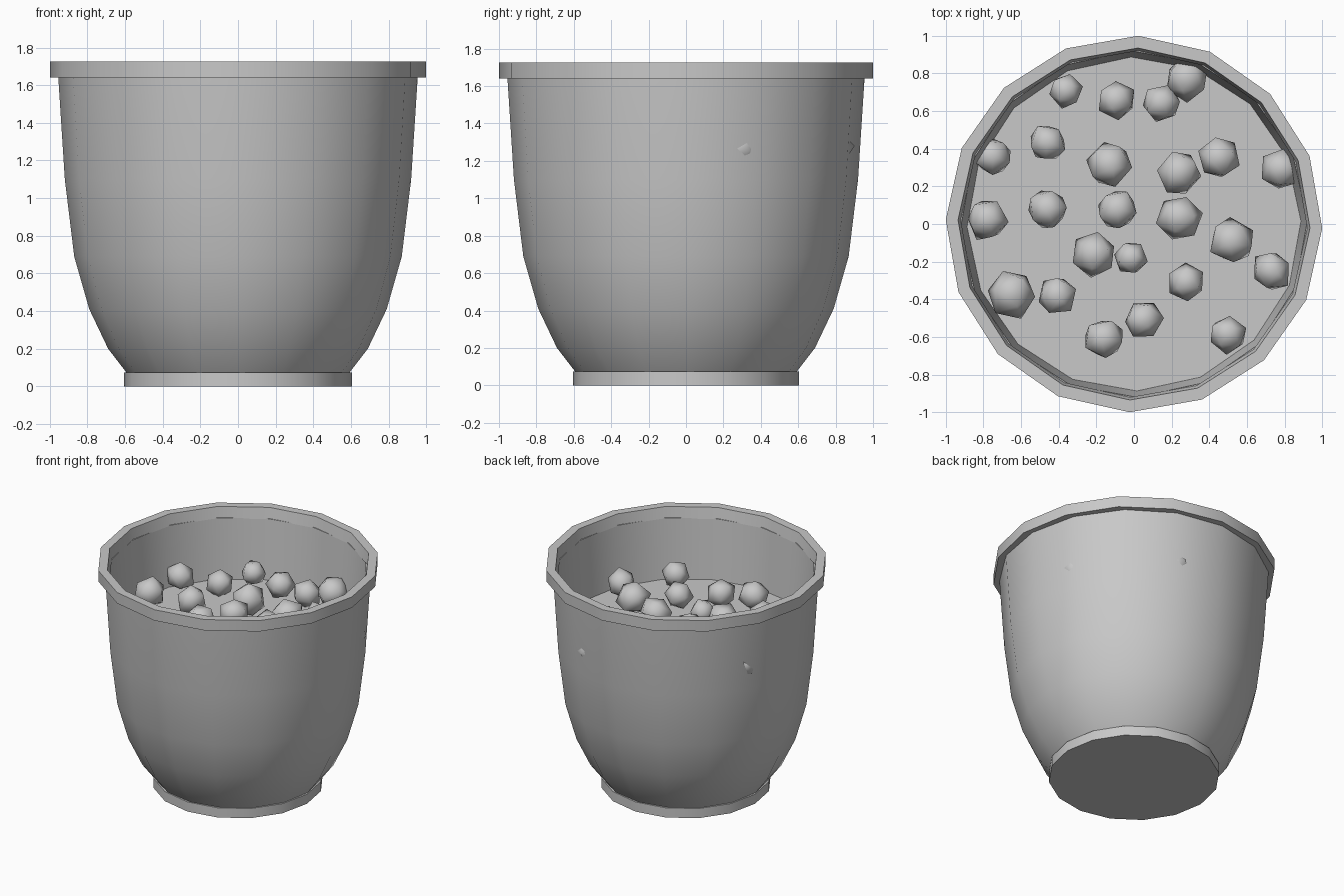
import bpy, bmesh, math, random
from mathutils import Matrix, Vector

random.seed(4)
SIDES = 16
SOIL_Z = 1.18

cube = bpy.data.objects.get("Cube")
if cube:
    bpy.data.objects.remove(cube, do_unlink=True)

grey = bpy.data.materials.new("plain_grey")
grey.use_nodes = True
grey.diffuse_color = (0.58, 0.58, 0.58, 1)
grey.node_tree.nodes["Principled BSDF"].inputs["Base Color"].default_value = grey.diffuse_color


def finish(name, bm, angle):
    """Turn a bmesh into a smooth-shaded object with sharp corners kept."""
    bmesh.ops.recalc_face_normals(bm, faces=bm.faces)
    mesh = bpy.data.meshes.new(name)
    bm.to_mesh(mesh)
    bm.free()
    mesh.materials.append(grey)
    obj = bpy.data.objects.new(name, mesh)
    bpy.context.collection.objects.link(obj)
    bpy.ops.object.select_all(action="DESELECT")
    obj.select_set(True)
    bpy.context.view_layer.objects.active = obj
    bpy.ops.object.shade_smooth_by_angle(angle=math.radians(angle))
    return obj


def lathe(name, profile, closed=False, caps=False, turn=-1.3):
    """Revolve (radius, height) points around z."""
    bm = bmesh.new()
    rings = []
    for r, z in profile:
        angles = [math.radians(turn) + math.tau * i / SIDES for i in range(SIDES)]
        rings.append([bm.verts.new((r * math.cos(a), r * math.sin(a), z)) for a in angles])
    pairs = list(zip(rings, rings[1:]))
    if closed:
        pairs.append((rings[-1], rings[0]))
    for low, high in pairs:
        for i in range(SIDES):
            j = (i + 1) % SIDES
            bm.faces.new((low[i], low[j], high[j], high[i]))
    if caps:
        bm.faces.new(rings[0])
        bm.faces.new(rings[-1])
    return finish(name, bm, 35)


# Foot ring, bowl-shaped wall and overhanging rim
lathe("pot_foot", [(0.605, 0), (0.605, 0.075)], caps=True)
lathe("pot_body", [(0.59, 0.07), (0.69, 0.2), (0.79, 0.41), (0.87, 0.69),
                   (0.92, 1.1), (0.955, 1.645), (0.92, 1.645),
                   (0.885, SOIL_Z - 0.03)], turn=1)
lathe("pot_rim", [(1, 1.64), (1, 1.725), (0.935, 1.725), (0.92, 1.64)], closed=True)

# Soil surface
lathe("soil", [(0.87, SOIL_Z - 0.05), (0.887, SOIL_Z)], caps=True, turn=1)

# Lumpy pebbles resting on the soil: x, y, radius
PEBBLES = [
    (-.36, .71, .09), (-.09, .66, .1), (.15, .64, .1), (.28, .77, .115),
    (-.75, .36, .1), (-.46, .43, .1), (-.13, .32, .125), (.24, .27, .115),
    (.45, .35, .11), (.78, .29, .105), (-.78, .02, .11), (-.46, .08, .105),
    (-.09, .08, .105), (.24, .03, .115), (.52, -.09, .12), (-.21, -.16, .115),
    (-.02, -.18, .09), (.73, -.25, .105), (.28, -.31, .095), (-.65, -.37, .125),
    (-.41, -.38, .1), (.05, -.51, .1), (-.16, -.61, .105), (.5, -.59, .1),
]
bm = bmesh.new()
for x, y, r in PEBBLES:
    axis = Vector([random.uniform(-1, 1) for _ in range(3)]).normalized()
    spin = Matrix.Rotation(random.uniform(0, math.tau), 4, axis)
    place = Matrix.Translation((x, y, SOIL_Z + 0.09)) @ spin
    made = bmesh.ops.create_icosphere(bm, subdivisions=1, radius=r * 1.06, matrix=place)
    center = Vector((x, y, SOIL_Z + 0.09))
    for v in made["verts"]:
        v.co = center + (v.co - center) * random.uniform(0.92, 1.08)
finish("pebbles", bm, 60)
